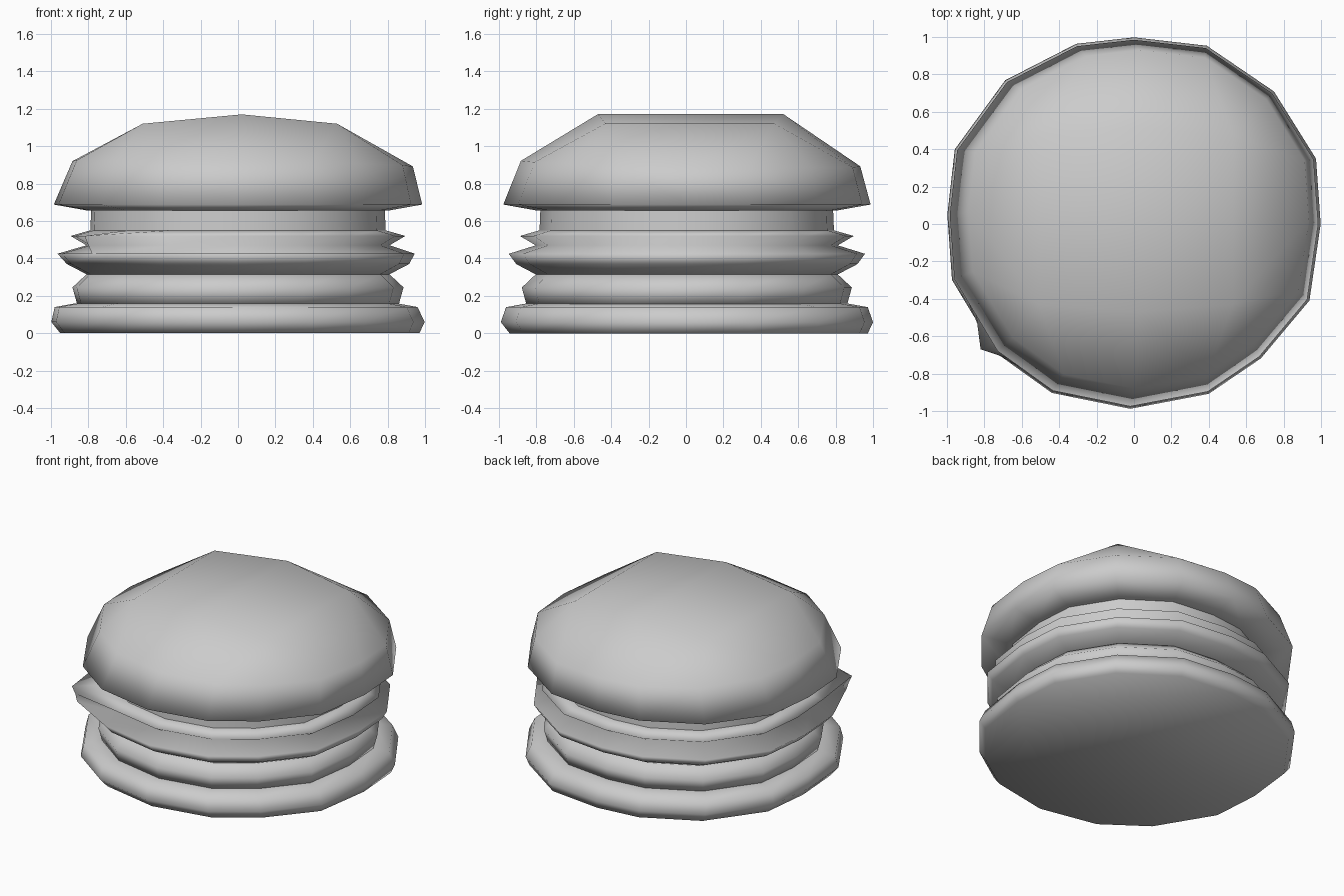
import bpy, bmesh, math

if "Cube" in bpy.data.objects:
    bpy.data.objects.remove(bpy.data.objects["Cube"])

# Hand-shaped 16-sided footprint shared by every layer
FOOTPRINT = [(1.0, 0.0), (0.975, 0.35), (0.75, 0.71), (0.39, 0.955),
             (0.0, 1.0), (-0.31, 0.965), (-0.69, 0.77), (-0.96, 0.40),
             (-1.0, 0.05), (-0.975, -0.30), (-0.74, -0.69), (-0.44, -0.905),
             (-0.02, -0.99), (0.40, -0.91), (0.68, -0.72), (0.94, -0.41)]
SIDES = len(FOOTPRINT)
LEAF = 10  # corner where one lettuce leaf sticks out


def ring_points(r, z, cx=0.0, cy=0.0, tilt=0.0, leaf=None):
    pts = []
    for i, (fx, fy) in enumerate(FOOTPRINT):
        x, y = cx + r * fx, cy + r * fy
        if leaf and i == LEAF:
            x, y = leaf
        pts.append((x, y, z - tilt * (x + y)))
    return pts


def finish(bm, name, angle):
    bmesh.ops.recalc_face_normals(bm, faces=bm.faces[:])
    mesh = bpy.data.meshes.new(name)
    bm.to_mesh(mesh)
    bm.free()
    ob = bpy.data.objects.new(name, mesh)
    bpy.context.collection.objects.link(ob)
    bpy.ops.object.select_all(action='DESELECT')
    ob.select_set(True)
    bpy.context.view_layer.objects.active = ob
    bpy.ops.object.shade_smooth_by_angle(angle=math.radians(angle))
    return ob


def layer(name, rings, angle=110):
    """Capped body from a stack of rings."""
    bm = bmesh.new()
    loops = [[bm.verts.new(p) for p in ring_points(**r)] for r in rings]
    for lo, hi in zip(loops, loops[1:]):
        for i in range(SIDES):
            j = (i + 1) % SIDES
            bm.faces.new((lo[i], lo[j], hi[j], hi[i]))
    bm.faces.new(loops[0][::-1])
    bm.faces.new(loops[-1])
    return finish(bm, name, angle)


# Bottom bun: low disc with a rounded rim
layer("bottom_bun", [
    dict(r=0.96, z=0.0, cx=0.01, cy=0.01),
    dict(r=0.998, z=0.06),
    dict(r=0.97, z=0.14, cx=-0.01),
    dict(r=0.86, z=0.16, cx=-0.01),
])

# Patty: tapering in towards the top
layer("patty", [
    dict(r=0.86, z=0.155),
    dict(r=0.885, z=0.245),
    dict(r=0.81, z=0.315),
    dict(r=0.70, z=0.33),
])

# Lettuce: two ruffled rims with a shallow groove between
layer("lettuce", [
    dict(r=0.70, z=0.30),
    dict(r=0.80, z=0.31),
    dict(r=0.915, z=0.37),
    dict(r=0.955, z=0.425, cx=-0.01, leaf=(-0.78, -0.67)),
    dict(r=0.81, z=0.47, leaf=(-0.80, -0.66)),
    dict(r=0.895, z=0.52, leaf=(-0.82, -0.67)),
    dict(r=0.79, z=0.55),
], 150)

# Filling layer under the top bun
layer("filling", [
    dict(r=0.79, z=0.54),
    dict(r=0.785, z=0.66),
], 60)

# Top bun: hull of the rims and a short ridge along y
bm = bmesh.new()
crown = [(0.02, -0.47, 1.17), (0.02, 0.52, 1.17)]
crown += [(x, y, 1.12) for x in (-0.51, 0.53) for y in (-0.43, 0.47)]
pts = (ring_points(0.80, 0.655) + ring_points(0.985, 0.688)
       + ring_points(0.91, 0.907, 0.025, 0.02, 0.016) + crown)
for p in pts:
    bm.verts.new(p)
bmesh.ops.convex_hull(bm, input=bm.verts[:])
bmesh.ops.delete(bm, geom=[v for v in bm.verts if not v.link_faces], context='VERTS')
finish(bm, "top_bun", 120)
